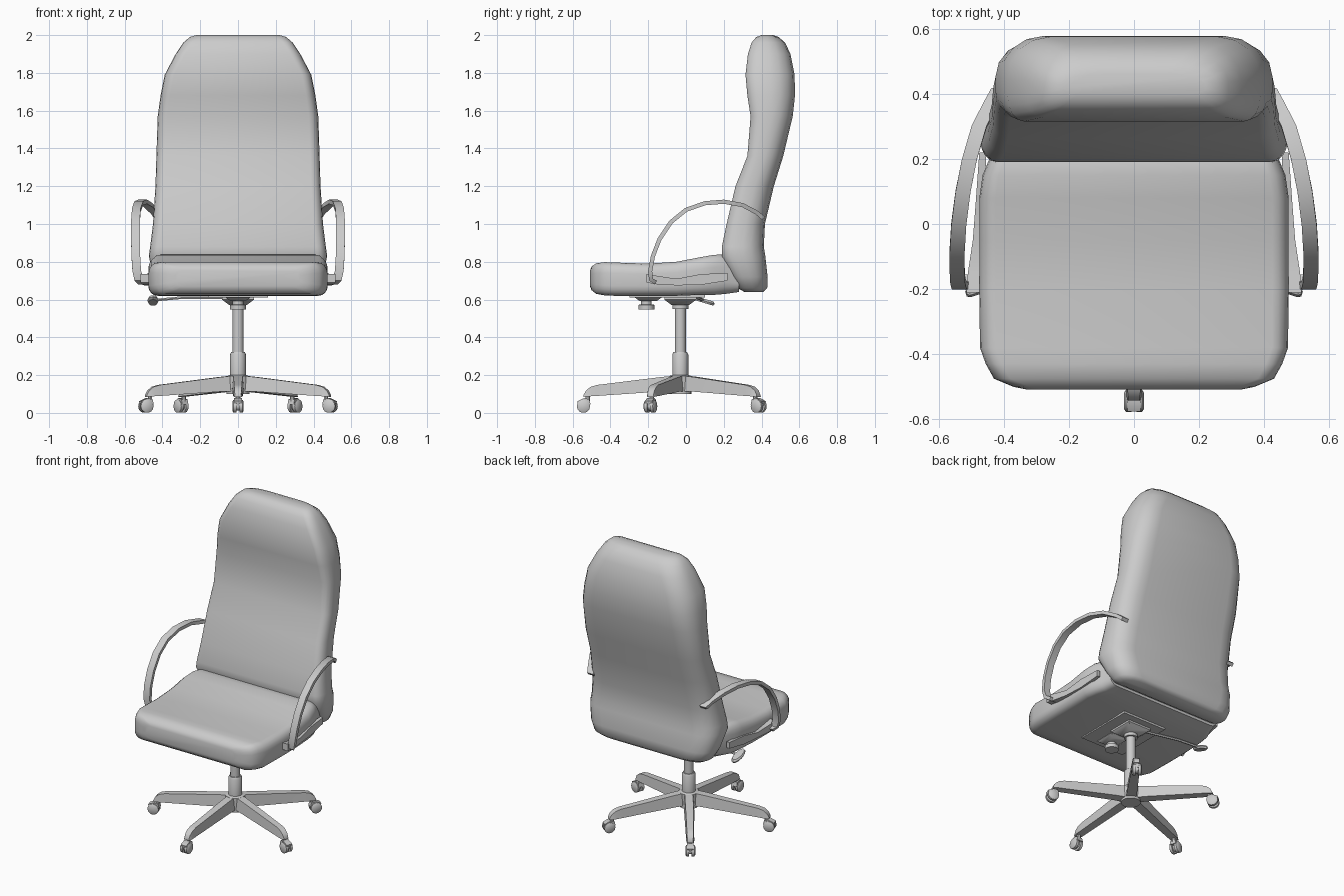
import bpy, bmesh, math
from mathutils import Vector, Matrix

CX, CY = 0.0, -0.03          # column axis


def finish(name, bm, angle=40):
    bmesh.ops.recalc_face_normals(bm, faces=bm.faces)
    me = bpy.data.meshes.new(name)
    bm.to_mesh(me)
    bm.free()
    ob = bpy.data.objects.new(name, me)
    bpy.context.collection.objects.link(ob)
    bpy.ops.object.select_all(action='DESELECT')
    ob.select_set(True)
    bpy.context.view_layer.objects.active = ob
    bpy.ops.object.shade_smooth_by_angle(angle=math.radians(angle))
    return ob


def skin(name, rings, angle=40):
    """Join equal-length closed rings of points and cap both ends."""
    bm = bmesh.new()
    rows = [[bm.verts.new(p) for p in r] for r in rings]
    n = len(rows[0])
    for a, b in zip(rows, rows[1:]):
        for i in range(n):
            j = (i + 1) % n
            bm.faces.new((a[i], a[j], b[j], b[i]))
    bm.faces.new(rows[0])
    bm.faces.new(rows[-1])
    return finish(name, bm, angle)


def cushion_ring(w, lo, hi, r_lo, r_hi, steps=4):
    """Rounded rectangle in 2D; each corner has its own (rx, ry)."""
    pts = []
    for sx, sy, start in ((1, -1, -90), (1, 1, 0), (-1, 1, 90), (-1, -1, 180)):
        rx, ry = r_lo if sy < 0 else r_hi
        cy = lo + ry if sy < 0 else hi - ry
        for k in range(steps + 1):
            a = math.radians(start + 90 * k / steps)
            pts.append((sx * (w - rx) + rx * math.cos(a), cy + ry * math.sin(a)))
    return pts


def lathe(name, profile, x, y, sides=16):
    rings = [[(x + r * math.cos(2 * math.pi * i / sides),
               y + r * math.sin(2 * math.pi * i / sides), z) for i in range(sides)]
             for r, z in profile]
    return skin(name, rings)


# Seat: sections along y as (y, half width, bottom, top)
seat = [(-0.508, 0.33, 0.67, 0.755), (-0.50, 0.37, 0.65, 0.775),
        (-0.475, 0.43, 0.63, 0.792), (-0.43, 0.455, 0.622, 0.798),
        (-0.38, 0.473, 0.62, 0.796), (-0.2, 0.475, 0.62, 0.79),
        (-0.05, 0.475, 0.62, 0.80), (0.08, 0.475, 0.625, 0.825),
        (0.15, 0.465, 0.625, 0.837), (0.21, 0.44, 0.63, 0.838),
        (0.28, 0.42, 0.64, 0.80)]
skin("seat", [[(u, y, v) for u, v in cushion_ring(
    w, lo, hi, (0.05, 0.3 * (hi - lo)), (0.05, 0.32 * (hi - lo)))]
    for y, w, lo, hi in seat], 70)

# Backrest: sections along z as (z, half width, front, back)
back = [(0.64, 0.38, 0.31, 0.41), (0.66, 0.42, 0.275, 0.43),
        (0.72, 0.45, 0.245, 0.432), (0.83, 0.472, 0.19, 0.42),
        (0.88, 0.465, 0.19, 0.412), (1.0, 0.45, 0.215, 0.418),
        (1.2, 0.437, 0.262, 0.465), (1.36, 0.432, 0.325, 0.515),
        (1.57, 0.425, 0.342, 0.565), (1.68, 0.41, 0.325, 0.577),
        (1.79, 0.388, 0.315, 0.575), (1.90, 0.33, 0.328, 0.553),
        (1.96, 0.29, 0.347, 0.525), (1.99, 0.255, 0.372, 0.49),
        (2.0, 0.22, 0.40, 0.46)]
skin("backrest", [[(u, v, z) for u, v in cushion_ring(
    w, lo, hi, (0.05, 0.3 * (hi - lo)), (0.13, 0.5 * (hi - lo)))]
    for z, w, lo, hi in back], 70)

# Armrests: flat strip swept along a loop, (x, y, z)
arm = [(0.415, 0.41, 1.03), (0.435, 0.375, 1.06), (0.475, 0.30, 1.10),
       (0.505, 0.20, 1.118), (0.525, 0.10, 1.11), (0.538, 0.0, 1.075),
       (0.543, -0.08, 1.01), (0.543, -0.14, 0.92), (0.541, -0.175, 0.83),
       (0.536, -0.19, 0.75), (0.525, -0.185, 0.705), (0.505, -0.16, 0.69)]
# Lower brackets on the seat sides, (y, low z, high z, outer x)
bracket = [(-0.21, 0.69, 0.735, 0.515), (-0.15, 0.68, 0.725, 0.51),
           (-0.05, 0.675, 0.71, 0.495), (0.08, 0.678, 0.735, 0.485),
           (0.22, 0.70, 0.74, 0.475)]
for side, s in (("left", -1), ("right", 1)):
    rings = []
    for i, p in enumerate(arm):
        a, b = arm[max(i - 1, 0)], arm[min(i + 1, len(arm) - 1)]
        t = Vector((b[1] - a[1], b[2] - a[2])).normalized()
        n = Vector((-t.y, t.x)) * 0.011
        rings.append([(s * (p[0] + dx * 0.023), p[1] + k * n.x, p[2] + k * n.y)
                      for dx, k in ((-1, -1), (1, -1), (1, 1), (-1, 1))])
    skin(side + "_armrest", rings)
    skin(side + "_armrest_bracket",
         [[(s * 0.455, y, lo), (s * x, y, lo), (s * x, y, hi), (s * 0.455, y, hi)]
          for y, lo, hi, x in bracket])

# Gas column and hub
lathe("column_sleeve", [(0.06, 0.10), (0.06, 0.195), (0.042, 0.2), (0.042, 0.31),
                        (0.036, 0.322)], CX, CY)
lathe("gas_column", [(0.029, 0.31), (0.029, 0.55), (0.042, 0.55), (0.042, 0.585)], CX, CY)

# Tilt mechanism under the seat
def plate(h, z, cy, hy):
    return [(-h, cy - hy, z), (h, cy - hy, z), (h, cy + hy, z), (-h, cy + hy, z)]

skin("tilt_housing", [plate(0.045, 0.57, CY, 0.045), plate(0.085, 0.60, CY, 0.085),
                      plate(0.085, 0.63, CY, 0.085)])
skin("front_mount", [plate(0.04, 0.592, -0.2, 0.045), plate(0.065, 0.61, -0.2, 0.07),
                     plate(0.065, 0.63, -0.2, 0.07)])
skin("mount_plate", [plate(0.16, 0.612, -0.1, 0.2), plate(0.16, 0.63, -0.1, 0.2)])
lathe("tension_knob", [(0.042, 0.548), (0.042, 0.572), (0.028, 0.575), (0.028, 0.6)],
      0, -0.21)

# Height lever: thin rod with a tilted paddle on the left
skin("lever_rod", [[(x, y + 0.008 * math.cos(k * math.pi / 3),
                     z + 0.008 * math.sin(k * math.pi / 3)) for k in range(6)]
                   for x, y, z in ((-0.05, 0.0, 0.61), (-0.3, 0.06, 0.61),
                                   (-0.44, 0.09, 0.597))])
skin("lever_paddle", [[(-0.45 + rx * math.cos(k * math.pi / 6),
                        0.09 + ry * math.sin(k * math.pi / 6),
                        0.595 + dz - 0.3 * ry * math.sin(k * math.pi / 6))
                       for k in range(12)]
                      for rx, ry, dz in ((0.024, 0.055, -0.011), (0.03, 0.062, 0),
                                         (0.024, 0.055, 0.011))])

# Five-star base: legs as (radius, half width, bottom, top), each with a castor
leg = [(0.03, 0.032, 0.115, 0.197), (0.10, 0.031, 0.113, 0.19),
       (0.44, 0.025, 0.09, 0.148), (0.475, 0.025, 0.088, 0.138),
       (0.50, 0.023, 0.086, 0.118), (0.512, 0.02, 0.085, 0.095)]
for i in range(5):
    M = (Matrix.Translation((CX, CY, 0))
         @ Matrix.Rotation(math.radians(-90 + 72 * i), 4, 'Z'))
    parts = [skin(f"base_leg_{i + 1}",
                  [[(r, -w, lo), (r, w, lo), (r, w * 0.8, hi), (r, -w * 0.8, hi)]
                   for r, w, lo, hi in leg])]
    # Twin wheels share one grooved profile along the axle
    wheel = [(-0.03, 0.026), (-0.024, 0.035), (-0.008, 0.035), (-0.008, 0.022),
             (0.008, 0.022), (0.008, 0.035), (0.024, 0.035), (0.03, 0.026)]
    parts.append(skin(f"castor_wheels_{i + 1}",
                      [[(0.513 + rad * math.cos(k * math.pi / 7), t,
                         0.035 + rad * math.sin(k * math.pi / 7)) for k in range(14)]
                       for t, rad in wheel]))
    # Hood over the wheels and the stem into the leg
    hood = [(0.475, 0.045), (0.482, 0.072), (0.51, 0.078), (0.545, 0.062), (0.54, 0.04)]
    parts.append(skin(f"castor_hood_{i + 1}",
                      [[(x, y, z) for x, z in hood] for y in (-0.02, 0.02)]))
    parts.append(lathe(f"castor_stem_{i + 1}", [(0.012, 0.06), (0.012, 0.1)], 0.49, 0, 8))
    for ob in parts:
        ob.matrix_world = M
